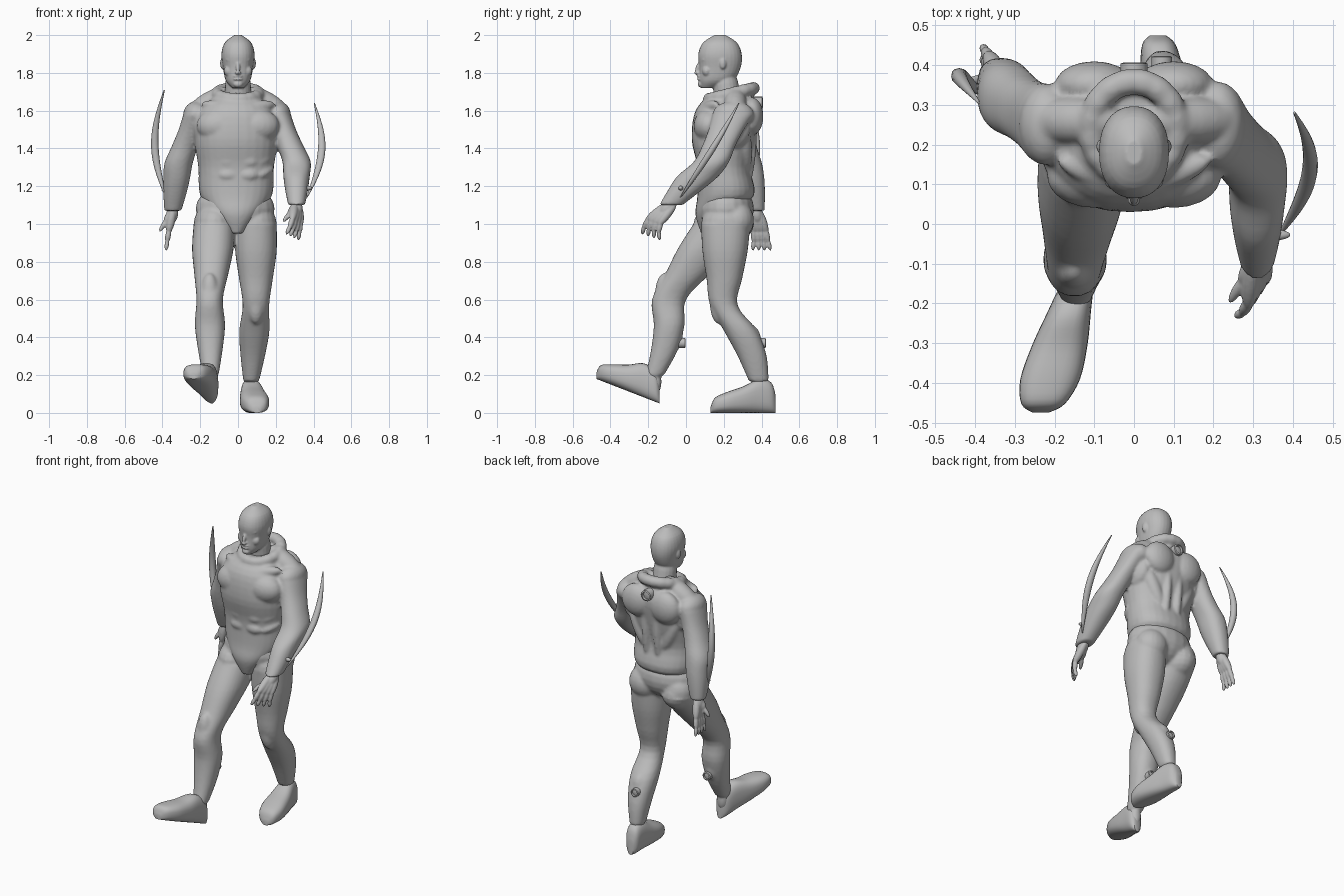
import bpy, bmesh, math
from mathutils import Vector, Matrix

if "Cube" in bpy.data.objects:
    bpy.data.objects.remove(bpy.data.objects["Cube"], do_unlink=True)

grey = (.5, .5, .5, 1)
material = bpy.data.materials.new("plain grey")
material.use_nodes = True
material.diffuse_color = grey
material.node_tree.nodes["Principled BSDF"].inputs["Base Color"].default_value = grey


def catmull(before, start, end, after, t):
    bend = 2 * before - 5 * start + 4 * end - after
    twist = 3 * (start - end) + after - before
    return start + t / 2 * (end - before + t * (bend + t * twist))


def refine(rows, steps):
    """Smoothly insert sections between the given ones."""
    fine = []
    last = len(rows) - 1
    for i in range(last):
        near = rows[max(i - 1, 0)], rows[i], rows[i + 1], rows[min(i + 2, last)]
        fine += [[catmull(*values, k / steps) for values in zip(*near)] for k in range(steps)]
    return fine + [rows[last]]


def loft(bm, rows, axis="z", power=.9, steps=4, sides=28):
    """Each row is position, then centre and half size across the two other axes."""
    rings = []
    for position, centre_a, half_a, centre_b, half_b in refine(rows, steps):
        ring = []
        for k in range(sides):
            angle = math.tau * k / sides
            cosine, sine = math.cos(angle), math.sin(angle)
            a = centre_a + half_a * math.copysign(abs(cosine) ** power, cosine)
            b = centre_b + half_b * math.copysign(abs(sine) ** power, sine)
            ring.append(bm.verts.new((a, b, position) if axis == "z" else (a, position, b)))
        rings.append(ring)
    faces = [bm.faces.new(rings[0]), bm.faces.new(rings[-1])]
    for lower, upper in zip(rings, rings[1:]):
        for k in range(sides):
            after = (k + 1) % sides
            faces.append(bm.faces.new((lower[k], lower[after], upper[after], upper[k])))
    bmesh.ops.recalc_face_normals(bm, faces=faces)


def ball(bm, matrix):
    bmesh.ops.create_uvsphere(bm, u_segments=20, v_segments=12, radius=1, matrix=matrix)


def blob(bm, centre, size):
    ball(bm, Matrix.Translation(centre) @ Matrix.Diagonal((*size, 1)))


def capsule(bm, start, end, radius):
    start, end = Vector(start), Vector(end)
    along = end - start
    turn = along.to_track_quat("Z", "Y").to_matrix().to_4x4()
    size = Matrix.Diagonal((radius, radius, along.length / 2 + radius, 1))
    ball(bm, Matrix.Translation((start + end) / 2) @ turn @ size)


def finish(bm, name, voxel=None):
    """Make the object; a voxel size fuses its pieces into one skin."""
    mesh = bpy.data.meshes.new(name)
    bm.to_mesh(mesh)
    bm.free()
    mesh.materials.append(material)
    mesh.shade_smooth()
    mesh.set_sharp_from_angle(angle=math.radians(45))
    part = bpy.data.objects.new(name, mesh)
    bpy.context.collection.objects.link(part)
    if voxel:
        fuse = part.modifiers.new("fuse", "REMESH")
        fuse.mode = "VOXEL"
        fuse.voxel_size = voxel
        fuse.use_smooth_shade = True
        relax = part.modifiers.new("relax", "SMOOTH")
        relax.iterations = 4


def limb(bm, joints, widths, depths, calf=0):
    """Sections spaced evenly over two bones, deeper where a bone leans."""
    top, middle, end = map(Vector, joints)
    rows = []
    for i, (width, depth) in enumerate(zip(widths, depths)):
        t = 2 * i / (len(widths) - 1)
        start, stop, part = (top, middle, t) if t <= 1 else (middle, end, t - 1)
        bone = stop - start
        centre = start + bone * part
        back = calf * math.sin(math.pi * part) if t > 1 else 0
        lean = math.hypot(1, bone.y / bone.z)
        rows.append((centre.z, centre.x, width, centre.y + back, depth * lean))
    loft(bm, rows)
    blob(bm, top, (rows[0][2], rows[0][4], widths[0]))


# trousers with seat, knee pads and ankles
bm = bmesh.new()
blob(bm, (-.015, .21, 1.08), (.21, .15, .14))
for hip, knee, ankle in (((-.125, .2, 1), (-.15, -.09, .6), (-.145, -.165, .2)),
                         ((.095, .21, 1), (.095, .2, .57), (.07, .385, .17))):
    hip, knee, ankle = Vector(hip), Vector(knee), Vector(ankle)
    limb(bm, (hip, knee, ankle), (.11, .11, .09, .07, .08, .065, .042),
         (.13, .12, .095, .073, .08, .07, .048), calf=.03)
    blob(bm, hip + Vector((0, .06, .02)), (.1, .09, .1))
    blob(bm, knee.lerp(ankle, .48) + Vector((0, .05, 0)), (.055, .06, .09))
    pad = knee - Vector((0, .025, 0))
    capsule(bm, pad + Vector((0, 0, .09)), pad - Vector((0, 0, .05)), .05)
    capsule(bm, ankle, ankle - Vector((0, 0, .07)), .036)
finish(bm, "trousers", .009)

# jacket, its hem running down to a point between the legs
bm = bmesh.new()
trunk = [(.95, .04, .14, .06), (1.05, .11, .14, .09), (1.15, .19, .21, .15), (1.3, .2, .2, .14),
         (1.45, .22, .2, .17), (1.6, .2, .22, .17), (1.69, .1, .24, .11)]
loft(bm, [(z, -.01, width, y, depth) for z, width, y, depth in trunk])
for side in (-1, 1):
    blob(bm, (side * .1, .12, 1.52), (.12, .08, .09))                     # chest
    blob(bm, (side * .18, .22, 1.5), (.06, .12, .11))                     # armpit
    for k in range(3):                                                    # stomach and ribs
        z = 1.4 - .07 * k
        blob(bm, (side * .05, .09, z), (.06, .035, .035))
        capsule(bm, (side * .12, .1, z), (side * .17, .15, z + .03), .025)
    blob(bm, (side * .1, .35, 1.57), (.1, .06, .1))                       # shoulder blade
    capsule(bm, (side * .16, .3, 1.5), (side * .07, .31, 1.3), .045)      # flank
    capsule(bm, (side * .04, .36, 1.5), (side * .04, .325, 1.2), .025)    # beside the spine
    capsule(bm, (side * .08, .26, 1.68), (side * .22, .26, 1.6), .06)     # neck slope
    capsule(bm, (0, .09, 1.6), (side * .16, .15, 1.63), .035)             # collar bone

# rolled hood around the neck
hood = []
for k in range(17):
    angle = math.tau * k / 16
    front = math.cos(angle)
    hood.append((.11 * math.sin(angle), .24 - .12 * front, 1.69 - .03 * front))
for start, end in zip(hood, hood[1:]):
    capsule(bm, start, end, .034)


# sleeves, fused to the jacket, and hands
def hand(name, wrist, knuckles, tips, spread, thumb):
    bm = bmesh.new()
    wrist, knuckles, tips, spread, thumb = map(Vector, (wrist, knuckles, tips, spread, thumb))
    reach = knuckles - wrist
    capsule(bm, wrist, wrist + reach * .4, .032)
    for k in range(4):
        offset = spread * (k - 1.5)
        base, tip = knuckles + offset * .7, tips + offset
        bend = (base + tip) / 2 + reach * .1
        capsule(bm, wrist + offset * .3, base, .023)
        capsule(bm, base, bend, .015)
        capsule(bm, bend, tip, .012)
    joint = (wrist + thumb) / 2
    capsule(bm, wrist, joint, .022)
    capsule(bm, joint, thumb, .013)
    finish(bm, name, .005)


def arm(jacket, name, shoulder, elbow, wrist, **fingers):
    limb(jacket, (shoulder, elbow, wrist), (.07, .065, .07, .075, .07, .06, .045),
         (.1, .085, .08, .085, .08, .065, .045))
    hand(name, wrist, **fingers)


arm(bm, "right_hand", (-.22, .25, 1.58), (-.315, .315, 1.32), (-.345, .37, 1.07),
    knuckles=(-.365, .39, .97), tips=(-.38, .4, .87), spread=(0, .03, 0), thumb=(-.41, .36, .97))
arm(bm, "left_hand", (.21, .25, 1.58), (.31, .135, 1.33), (.31, -.08, 1.1),
    knuckles=(.31, -.165, 1.02), tips=(.29, -.185, .94), spread=(.02, .03, -.01), thumb=(.245, -.19, 1.02))
finish(bm, "jacket", .009)


# shoes, with sections crowding towards the rounded ends
def shoe(name, heel, toe):
    bm = bmesh.new()
    heel, toe = Vector(heel), Vector(toe)
    rows = []
    shape = zip((.02, .042, .055, .07, .075, .055, .02), (.09, .16, .18, .14, .11, .08, .03))
    for k, (width, height) in enumerate(shape):
        sole = heel.lerp(toe, (1 - math.cos(math.pi * k / 6)) / 2)
        rows.append((sole.y, sole.x, width, sole.z + height / 2, height / 2))
    loft(bm, rows, axis="y", power=.75)
    finish(bm, name)


shoe("left_shoe", (.06, .475, 0), (.1, .13, 0))
shoe("right_shoe", (-.14, -.14, .05), (-.235, -.475, .18))

# head with neck, face and ears
bm = bmesh.new()
skull = [(1.72, .03, .12, .04), (1.76, .065, .16, .09), (1.83, .08, .18, .11),
         (1.9, .088, .18, .115), (1.96, .07, .18, .09), (2, .02, .18, .03)]
loft(bm, [(z, 0, width, y, depth) for z, width, y, depth in skull])
capsule(bm, (0, .23, 1.6), (0, .2, 1.8), .07)
capsule(bm, (0, .07, 1.85), (0, .055, 1.81), .011)
blob(bm, (0, .06, 1.8), (.016, .016, .01))
blob(bm, (0, .08, 1.74), (.025, .018, .018))
for z in (1.767, 1.782):
    blob(bm, (0, .07, z), (.026, .012, .006))
for side in (-1, 1):
    capsule(bm, (side * .01, .075, 1.86), (side * .055, .095, 1.87), .011)
    blob(bm, (side * .045, .11, 1.81), (.03, .025, .03))
    blob(bm, (side * .083, .195, 1.85), (.012, .018, .03))
finish(bm, "head", .005)


# curved forearm blades with their mounts
def blade(name, base, tip, bulge):
    bm = bmesh.new()
    base, tip, bulge = Vector(base), Vector(tip), Vector(bulge)
    rows = []
    for k in range(9):
        t = k / 8
        bow = math.sin(math.pi * t)
        centre = base.lerp(tip, t) + bulge * bow
        half = .003 + .02 * bow * (1 - t / 3)
        rows.append((centre.z, centre.x, half, centre.y, half))
    loft(bm, rows, sides=12)
    root = base + Vector((0, 0, .05)) + bulge / 4
    capsule(bm, root, root - Vector((bulge.x, 0, 0)), .014)
    finish(bm, name)


blade("left_blade", (.365, -.03, 1.14), (.404, .28, 1.64), (.058, .01, 0))
blade("right_blade", (-.377, .32, 1.13), (-.39, .305, 1.71), (-.057, .06, 0))


# round sockets on the back and the calves
def socket(name, centre, radius):
    bm = bmesh.new()
    x, y, z = centre
    rows = []
    for depth, scale in ((-1, 1), (.4, 1), (.5, .75), (.1, .7), (.2, .2)):
        rows.append((y + depth * radius, x, radius * scale, z, radius * scale))
    loft(bm, rows, axis="y", power=1, steps=1, sides=16)
    finish(bm, name)


socket("back_socket", (0, .39, 1.64), .034)
socket("lower_back_socket", (0, .365, 1.5), .02)
socket("left_calf_socket", (.07, .41, .37), .026)
socket("right_calf_socket", (-.14, -.015, .37), .026)
